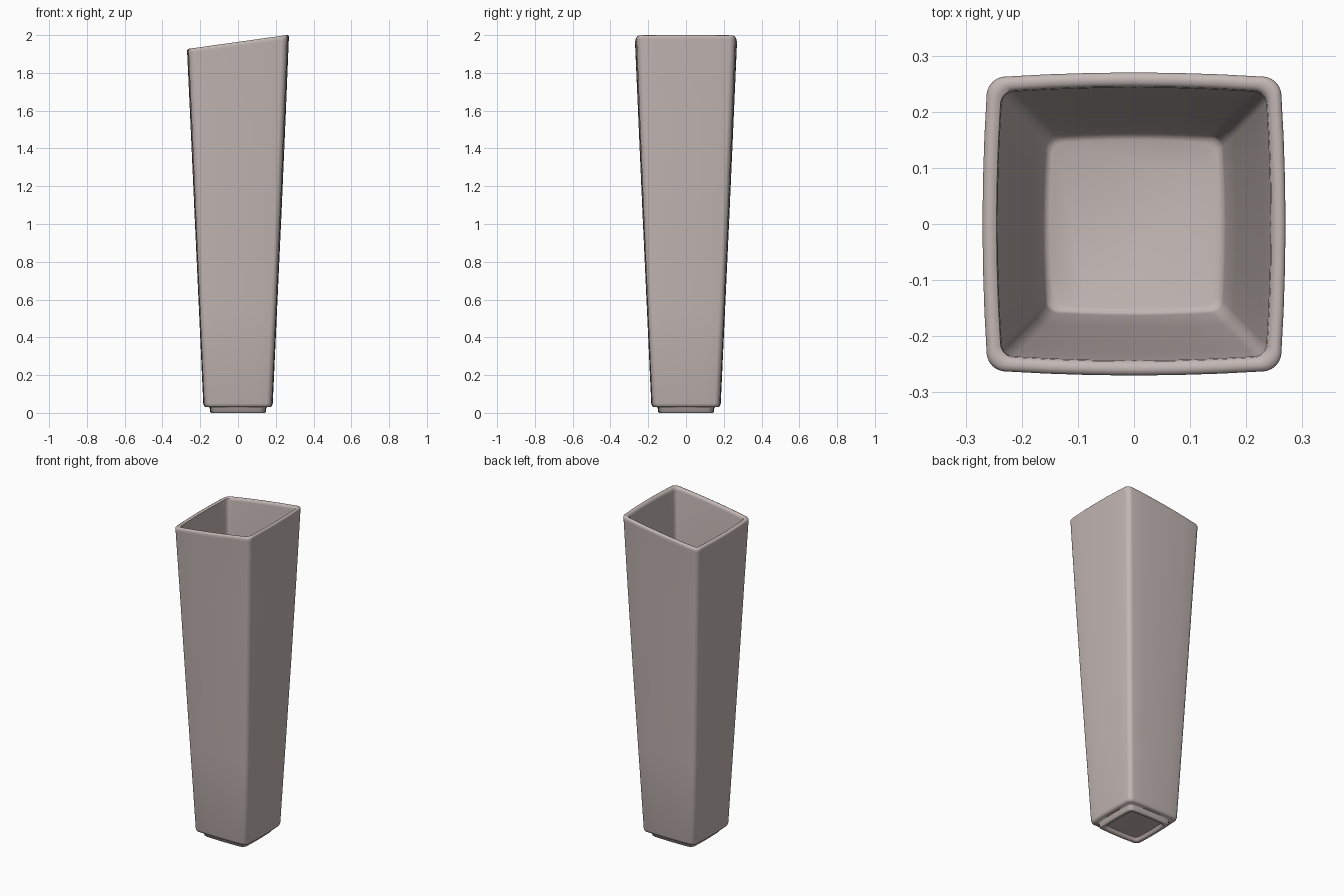
import bpy
import bmesh
import math

cube = bpy.data.objects.get("Cube")
if cube:
    bpy.data.objects.remove(cube, do_unlink=True)

# Glazed ceramic colour
clay = bpy.data.materials.new("warm_grey_ceramic")
clay.use_nodes = True
colour = (0.54, 0.47, 0.45, 1)
clay.diffuse_color = colour
clay.node_tree.nodes["Principled BSDF"].inputs["Base Color"].default_value = colour

ARC, SIDE = 6, 6
SLOPE = 0.14


def square_ring(half, radius, bulge=0.035):
    """Outline of a rounded square with gently bowed sides."""
    corners = []
    for q in range(4):
        mid = math.pi / 4 + q * math.pi / 2
        cx = math.copysign(half - radius, math.cos(mid))
        cy = math.copysign(half - radius, math.sin(mid))
        corners.append([(cx + radius * math.cos(a), cy + radius * math.sin(a))
                        for a in (math.pi / 2 * (q + i / ARC) for i in range(ARC + 1))])
    points = []
    for q, arc in enumerate(corners):
        points += arc
        (ax, ay), (bx, by) = arc[-1], corners[(q + 1) % 4][0]
        for i in range(1, SIDE):
            t = i / SIDE
            points.append((ax + (bx - ax) * t, ay + (by - ay) * t))
    return [(x * (1 - bulge * (y / half) ** 2), y * (1 - bulge * (x / half) ** 2))
            for x, y in points]


# Wall profile: half width, height, corner radius, share of the rim slant
profile = [
    (0.115, 0.018, 0.020, 0), (0.122, 0.004, 0.020, 0),   # recessed underside
    (0.128, 0.000, 0.022, 0), (0.142, 0.000, 0.024, 0),   # foot
    (0.147, 0.004, 0.025, 0), (0.150, 0.026, 0.025, 0),
    (0.153, 0.030, 0.025, 0), (0.172, 0.031, 0.026, 0),   # shoulder
    (0.180, 0.036, 0.027, 0), (0.184, 0.050, 0.027, 0),
    (0.207, 0.550, 0.027, 0), (0.230, 1.050, 0.028, 0),   # outer wall
    (0.252, 1.550, 0.029, 0.3), (0.269, 1.940, 0.030, 1),
    (0.270, 1.955, 0.030, 1), (0.267, 1.961, 0.030, 1),   # rounded rim
    (0.260, 1.964, 0.028, 1), (0.252, 1.963, 0.025, 1),
    (0.245, 1.958, 0.022, 1), (0.243, 1.945, 0.020, 1),
    (0.228, 1.550, 0.020, 0.3), (0.205, 1.050, 0.020, 0),  # inner wall
    (0.183, 0.550, 0.020, 0), (0.163, 0.085, 0.020, 0),
    (0.159, 0.074, 0.020, 0), (0.150, 0.070, 0.020, 0),   # floor
]

bm = bmesh.new()
rings = [[bm.verts.new((x, y, z + SLOPE * slant * x)) for x, y in square_ring(half, radius)]
         for half, z, radius, slant in profile]
for low, high in zip(rings, rings[1:]):
    for i in range(len(low)):
        j = (i + 1) % len(low)
        bm.faces.new((low[i], low[j], high[j], high[i]))
bm.faces.new(list(reversed(rings[0])))
bm.faces.new(rings[-1])
bmesh.ops.recalc_face_normals(bm, faces=bm.faces[:])

mesh = bpy.data.meshes.new("tapered_vase")
bm.to_mesh(mesh)
bm.free()
mesh.materials.append(clay)
vase = bpy.data.objects.new("tapered_vase", mesh)
bpy.context.collection.objects.link(vase)

bpy.ops.object.select_all(action='DESELECT')
vase.select_set(True)
bpy.context.view_layer.objects.active = vase
bpy.ops.object.shade_smooth_by_angle(angle=math.radians(50))
